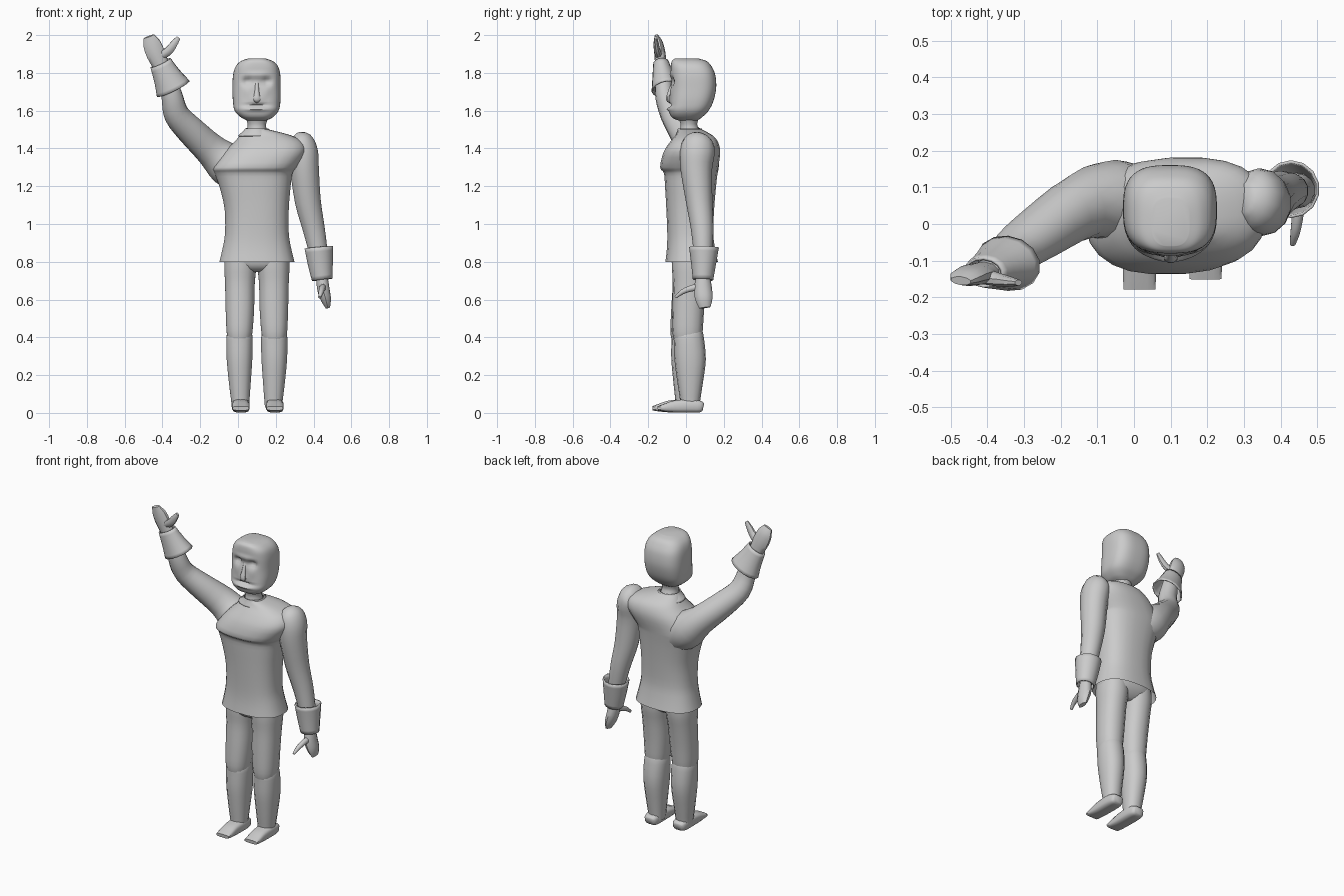
import bpy, bmesh, math
from mathutils import Vector


def catmull(rows, n):
    """Resample rows of numbers with a Catmull-Rom spline."""
    out = []
    for i in range(len(rows) - 1):
        a, b = rows[max(i - 1, 0)], rows[i]
        c, d = rows[i + 1], rows[min(i + 2, len(rows) - 1)]
        for k in range(n):
            t = k / n
            out.append([0.5 * (2 * q + (r - p) * t + (2 * p - 5 * q + 4 * r - s) * t * t
                               + (3 * q - p - 3 * r + s) * t ** 3)
                        for p, q, r, s in zip(a, b, c, d)])
    out.append(list(rows[-1]))
    return out


def skin(name, rings, cap=True, thick=0, angle=50):
    """Bridge closed rings of points into a smooth-shaded object."""
    bm = bmesh.new()
    vr = [[bm.verts.new(p) for p in r] for r in rings]
    n = len(vr[0])
    for a, b in zip(vr, vr[1:]):
        for i in range(n):
            j = (i + 1) % n
            bm.faces.new((a[i], a[j], b[j], b[i]))
    if cap:
        bm.faces.new(vr[0][::-1])
        bm.faces.new(vr[-1])
    bmesh.ops.recalc_face_normals(bm, faces=bm.faces)
    me = bpy.data.meshes.new(name)
    bm.to_mesh(me)
    bm.free()
    ob = bpy.data.objects.new(name, me)
    bpy.context.collection.objects.link(ob)
    if thick:
        m = ob.modifiers.new("thickness", 'SOLIDIFY')
        m.thickness = thick
        m.offset = 0
    bpy.ops.object.select_all(action='DESELECT')
    ob.select_set(True)
    bpy.context.view_layer.objects.active = ob
    bpy.ops.object.shade_smooth_by_angle(angle=math.radians(angle))
    return ob


def unit(i, n, p):
    a = 2 * math.pi * (i + 0.5) / n
    f = lambda v: math.copysign(abs(v) ** (2 / p), v)
    return f(math.cos(a)), f(math.sin(a))


def tube(name, pts, n=14, p=2, sub=3, **kw):
    """Path rows x, y, z, half-width (along x), half-depth."""
    pts = catmull(pts, sub)
    rings = []
    for i, (x, y, z, r1, r2) in enumerate(pts):
        t = (Vector(pts[min(i + 1, len(pts) - 1)][:3]) - Vector(pts[max(i - 1, 0)][:3])).normalized()
        u = Vector((1, 0, 0))
        u = (u - t * u.dot(t)).normalized()
        v = t.cross(u)
        o = Vector((x, y, z))
        rings.append([o + u * r1 * a + v * r2 * b for a, b in (unit(k, n, p) for k in range(n))])
    return skin(name, rings, **kw)


def stack(name, rows, n=24, p=2.5, sub=3, shape=None, **kw):
    """Horizontal slices: z, x min, x max, y min, y max."""
    rings = []
    for z, x0, x1, y0, y1 in catmull(rows, sub):
        ring = []
        for k in range(n):
            a, b = unit(k, n, p)
            v = Vector(((x0 + x1) / 2 + a * (x1 - x0) / 2, (y0 + y1) / 2 + b * (y1 - y0) / 2, z))
            if shape and b < 0:
                v.y += shape(v.x, v.z)
            ring.append(v)
        rings.append(ring)
    return skin(name, rings, **kw)


# Tunic with flared hem, chest fold and sloping shoulders
stack("tunic", [
    (.80, -.10, .30, -.11, .17), (.87, -.083, .283, -.102, .155),
    (.95, -.07, .27, -.10, .145), (1.08, -.072, .27, -.105, .15),
    (1.20, -.10, .28, -.112, .16), (1.27, -.125, .29, -.118, .168),
    (1.30, -.13, .31, -.138, .172), (1.38, -.075, .36, -.12, .182),
    (1.435, -.02, .345, -.085, .17), (1.47, .01, .28, -.055, .14),
    (1.50, .035, .165, -.04, .085)], cap=False)

# Hips filling the tunic opening
stack("hips", [(.745, .04, .17, -.03, .08), (.77, -.04, .245, -.065, .11),
               (.82, -.075, .275, -.08, .135), (.92, -.06, .26, -.08, .13)])

# Neck and collar
stack("neck", [(1.44, .03, .17, -.04, .09), (1.49, .045, .155, -.035, .075),
               (1.53, .05, .15, -.03, .06), (1.58, .03, .17, -.05, .08)], n=16, p=2)
stack("collar", [(1.465, .0, .20, -.055, .12), (1.49, .03, .168, -.045, .09),
                 (1.505, .04, .158, -.04, .08)], n=16, p=2, cap=False, thick=.008)


# Face relief: eye sockets, brow, mouth slit, lower lip
def face(x, z):
    bumps = [(.05, 1.755, .022, .02, .028), (.15, 1.755, .022, .02, .028),
             (.10, 1.79, .05, .015, -.008), (.10, 1.665, .02, .022, -.018),
             (.055, 1.70, .018, .025, -.006), (.145, 1.70, .018, .025, -.006),
             (.10, 1.628, .055, .006, .022), (.10, 1.608, .06, .009, -.014)]
    return sum(a * math.exp(-((x - cx) / sx) ** 2 - ((z - cz) / sz) ** 2)
               for cx, cz, sx, sz, a in bumps)


stack("head", [
    (1.548, .05, .15, -.04, .06), (1.565, .015, .185, -.075, .085),
    (1.60, -.018, .215, -.09, .12), (1.65, -.027, .225, -.085, .145),
    (1.72, -.03, .226, -.08, .16), (1.79, -.026, .224, -.08, .155),
    (1.835, -.012, .212, -.08, .135), (1.862, .015, .185, -.075, .11),
    (1.875, .05, .15, -.06, .07)], n=44, p=2.9, sub=6, shape=face, angle=60)

# Nose wedge
tube("nose", [(.10, -.072, 1.75, .008, .006), (.10, -.085, 1.70, .013, .012),
              (.10, -.093, 1.66, .02, .014), (.10, -.085, 1.645, .008, .006)], n=8)

# Legs and feet, one a little ahead of the other
for side, s, lead in (("right", -1, -.028), ("left", 1, 0)):
    def at(dx, y, z, a, b):
        return (.10 + s * dx, y + lead * max(0, 1 - z / .7), z, a, b)
    tube(side + "_thigh", [at(.085, .025, .86, .085, .10), at(.088, .025, .77, .086, .10),
                           at(.09, .02, .68, .08, .09), at(.09, .012, .55, .077, .084),
                           at(.092, .008, .43, .07, .08), at(.092, .008, .38, .06, .07)], p=2.3)
    tube(side + "_shin", [at(.092, .01, .42, .066, .078), at(.092, .015, .39, .071, .08),
                          at(.092, .022, .28, .069, .083), at(.09, .022, .15, .058, .066),
                          at(.088, .022, .07, .05, .054), at(.088, .022, .03, .046, .05)], p=2.3)
    tube(side + "_foot", [(.105 + s * .09, y + lead, z, w, h) for y, z, w, h in (
        (.092, .03, .03, .02), (.075, .033, .042, .031), (.02, .037, .047, .036),
        (-.06, .034, .046, .032), (-.11, .028, .046, .022), (-.15, .024, .044, .011))],
        n=12, p=3.5)

# Hanging arm
tube("left_arm", [
    (.30, .07, 1.462, .03, .04), (.325, .065, 1.435, .07, .08), (.345, .06, 1.38, .08, .092),
    (.352, .055, 1.29, .078, .084), (.37, .07, 1.12, .07, .07), (.40, .085, .98, .06, .06),
    (.425, .09, .85, .05, .05), (.44, .09, .72, .036, .04)])
tube("left_cuff", [(.428, .095, .877, .074, .075), (.436, .093, .79, .064, .062),
                   (.446, .09, .705, .052, .05)], cap=False, thick=.008)
tube("left_hand", [(.443, .09, .73, .032, .036), (.452, .09, .655, .034, .048),
                   (.466, .095, .60, .028, .045), (.476, .10, .557, .012, .03)], n=10)
tube("left_thumb", [(.45, .075, .665, .016, .022), (.447, .03, .66, .017, .018),
                    (.44, -.02, .64, .014, .014), (.432, -.055, .612, .008, .008)], n=8)

# Raised arm
tube("right_arm", [
    (.03, .06, 1.24, .09, .09), (-.05, .065, 1.31, .115, .11), (-.14, .05, 1.39, .088, .093),
    (-.25, -.02, 1.495, .078, .075), (-.325, -.075, 1.58, .068, .062),
    (-.348, -.11, 1.67, .058, .052), (-.372, -.12, 1.76, .05, .045),
    (-.40, -.13, 1.85, .04, .033)])
tube("right_cuff", [(-.343, -.107, 1.715, .094, .073), (-.375, -.12, 1.78, .072, .055),
                    (-.41, -.132, 1.852, .056, .038)], cap=False, thick=.008)
tube("right_hand", [(-.405, -.132, 1.835, .045, .03), (-.435, -.138, 1.90, .052, .03),
                    (-.457, -.145, 1.955, .048, .024), (-.472, -.155, 1.993, .03, .012)], n=10)
tube("right_thumb", [(-.42, -.14, 1.885, .025, .022), (-.37, -.152, 1.915, .024, .018),
                     (-.338, -.158, 1.955, .02, .014), (-.315, -.16, 1.987, .012, .008)], n=8)
